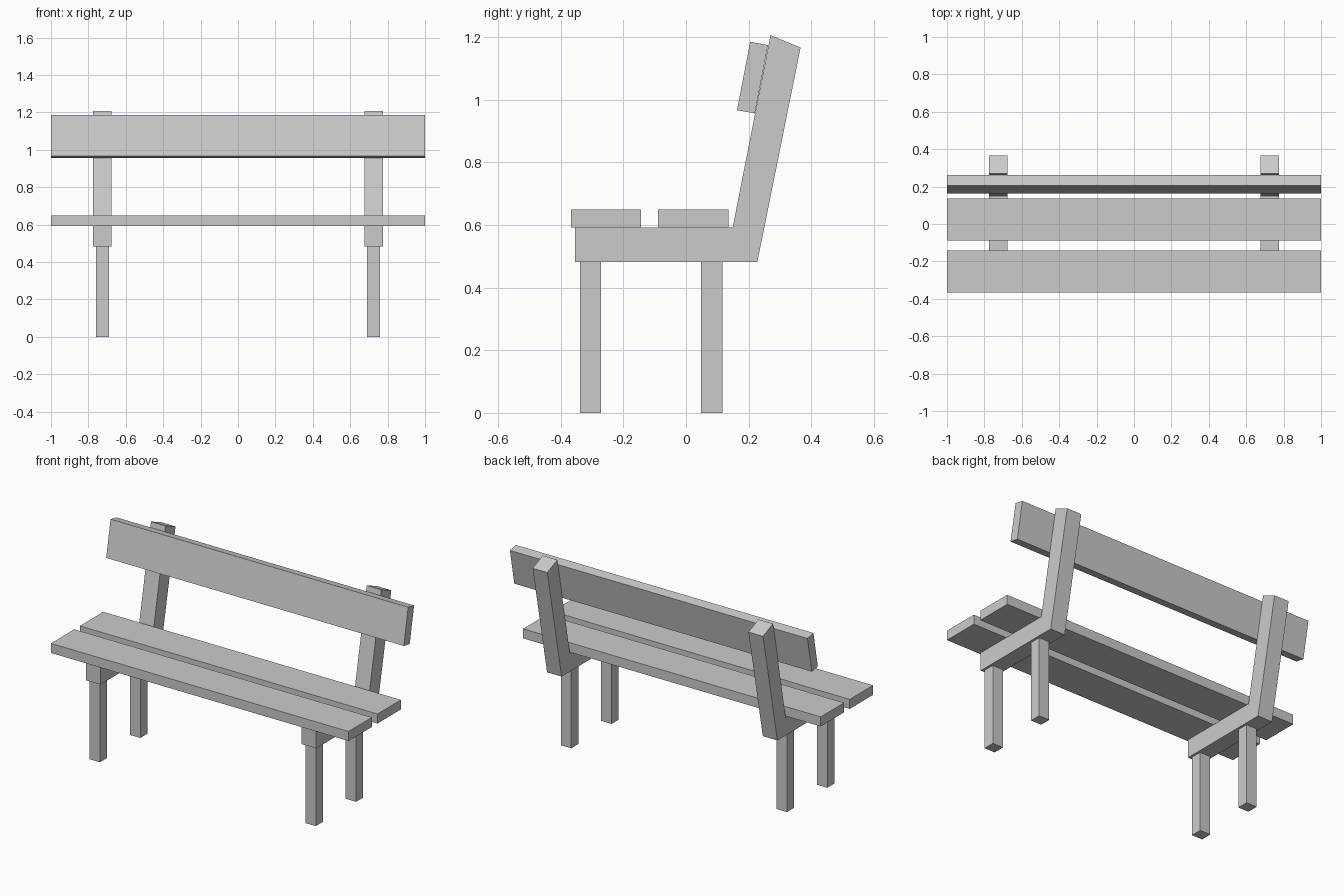
import bpy, bmesh

if "Cube" in bpy.data.objects:
    bpy.data.objects.remove(bpy.data.objects["Cube"])


def prism(name, profile, x0, x1):
    """Extrude a (y, z) profile along x."""
    bm = bmesh.new()
    face = bm.faces.new([bm.verts.new((x0, y, z)) for y, z in profile])
    ext = bmesh.ops.extrude_face_region(bm, geom=[face])
    verts = [g for g in ext["geom"] if isinstance(g, bmesh.types.BMVert)]
    bmesh.ops.translate(bm, verts=verts, vec=(x1 - x0, 0, 0))
    bmesh.ops.recalc_face_normals(bm, faces=bm.faces)
    mesh = bpy.data.meshes.new(name)
    bm.to_mesh(mesh)
    bm.free()
    obj = bpy.data.objects.new(name, mesh)
    bpy.context.collection.objects.link(obj)
    return obj


def rect(y0, y1, z0, z1):
    return [(y0, z0), (y1, z0), (y1, z1), (y0, z1)]


SEAT_BOTTOM, SEAT_TOP = 0.592, 0.65
FRAME_BOTTOM = 0.482
FRAME_X = 0.725

# L-shaped side frame: seat bearer and leaning back post in one piece
frame = [(-0.355, FRAME_BOTTOM), (0.228, FRAME_BOTTOM), (0.366, 1.167),
         (0.27, 1.207), (0.149, SEAT_BOTTOM), (-0.355, SEAT_BOTTOM)]

for side, label in ((-1, "left"), (1, "right")):
    x = side * FRAME_X
    prism(f"{label}_frame", frame, x - 0.049, x + 0.049)
    # Square legs under the frame
    for part, y in (("front", -0.305), ("back", 0.082)):
        prism(f"{label}_{part}_leg", rect(y - 0.034, y + 0.034, 0, FRAME_BOTTOM),
              x - 0.035, x + 0.035)

# Two seat planks
for part, y in (("front", -0.255), ("back", 0.023)):
    prism(f"{part}_seat_plank", rect(y - 0.112, y + 0.112, SEAT_BOTTOM, SEAT_TOP), -1, 1)

# Tilted backrest plank against the posts
prism("backrest_plank", [(0.163, 0.967), (0.22, 0.957), (0.262, 1.175), (0.205, 1.186)], -1, 1)
